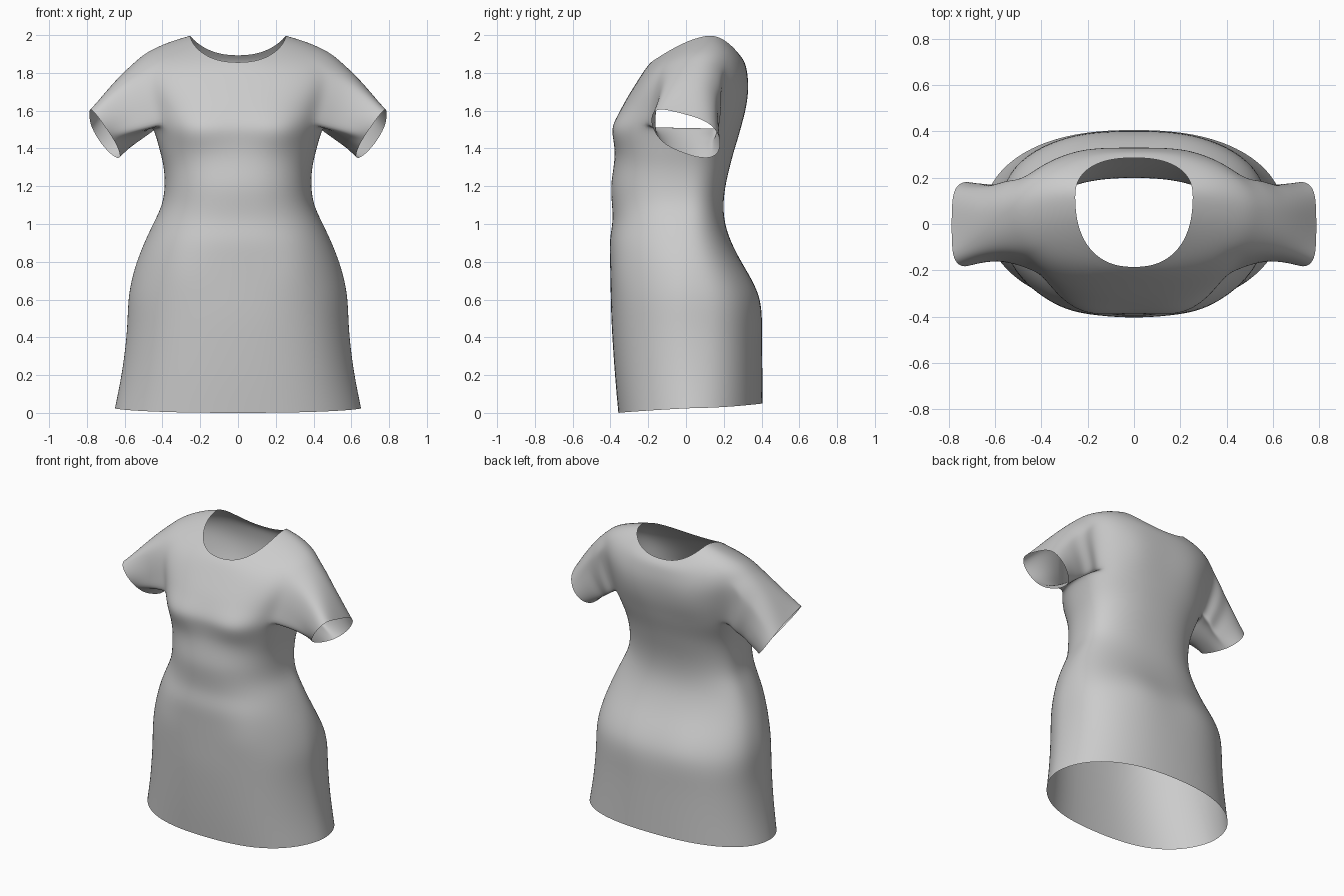
import bpy, bmesh
from math import sin, cos, pi, atan2, exp, copysign
from mathutils import Vector

if "Cube" in bpy.data.objects:
    bpy.data.objects.remove(bpy.data.objects["Cube"])

N = 32          # columns around the body
POW = 2 / 2.35  # slightly boxy ellipse

# Rings: half width, y front, y side, y back, z front, z side, z back
skirt = [(.655, -.36, .02, .408, .0, .025, .05),
         (.618, -.377, .01, .406, .18, .2, .21)]
for z, w, yf, yb in [(.4, .592, -.392, .404), (.52, .587, -.398, .403), (.62, .582, -.40, .388),
                     (.72, .563, -.402, .34), (.82, .532, -.404, .28), (.92, .490, -.407, .232),
                     (1.01, .447, -.388, .204), (1.1, .401, -.393, .197), (1.2, .388, -.402, .208),
                     (1.3, .393, -.385, .232), (1.38, .413, -.38, .253)]:
    skirt.append((w, yf, 0, yb, z, z, z))
yoke = [(.435, -.394, .03, .278, 1.46, 1.46, 1.46),
        (.455, -.398, .04, .294, 1.52, 1.52, 1.52),
        (.485, -.36, .04, .315, 1.59, 1.62, 1.60),
        (.515, -.32, .04, .327, 1.66, 1.73, 1.68),
        (.53, -.275, .05, .33, 1.73, 1.83, 1.75),
        (.485, -.24, .08, .323, 1.785, 1.915, 1.81),
        (.37, -.21, .115, .312, 1.83, 1.967, 1.86),
        (.255, -.187, .12, .286, 1.855, 2.0, 1.892)]
rings = skirt + yoke
R0, R1 = len(skirt) + 1, len(skirt) + 5   # armhole rows
HALF = 3                                  # armhole half width in columns


def spow(v, p):
    return copysign(abs(v) ** p, v)


def bump(x, z, cx, cz, sx, sz):
    return exp(-((abs(x) - cx) / sx) ** 2 - ((z - cz) / sz) ** 2)


def body_point(ring, i):
    w, yf, ys, yb, zf, zs, zb = ring
    s, c = sin(2 * pi * i / N), cos(2 * pi * i / N)
    # skirt: front narrows to the side seams, hips are fuller behind
    low = min(1, max(0, (1.1 - zs) / .4))
    if c < 0:
        py = POW + low * (.82 + .3 * s * s - POW)
    else:
        hip = exp(-((zs - .55) / .25) ** 2)
        py = POW - .11 * hip + .07 * exp(-(zs / .12) ** 2)
    x = w * spow(s, POW)
    y = ys + (yb - ys if c > 0 else ys - yf) * spow(c, py)
    z = zs + ((zb if c > 0 else zf) - zs) * abs(c) ** (1.7 if c > 0 else 1.25)
    if c < -.1:   # bust and thighs
        y -= .028 * bump(x, z, .25, 1.49, .12, .09) + .012 * bump(x, z, .3, .75, .1, .15)
        y += .012 * bump(x, z, 0, 1.5, .1, .12)
    elif c > .1:  # seat and shoulder blades
        y += .012 * bump(x, z, .22, .65, .14, .15) + .012 * bump(x, z, .22, 1.68, .12, .14)
    return Vector((x, y, z))


bm = bmesh.new()

# Torso, from hem to neckline, leaving two armholes
grid = [[bm.verts.new(body_point(r, i)) for i in range(N)] for r in rings]
for r in range(len(rings) - 1):
    for i in range(N):
        armhole = any(c - HALF <= i < c + HALF for c in (N // 4, 3 * N // 4))
        if not (armhole and R0 <= r < R1):
            j = (i + 1) % N
            bm.faces.new((grid[r][i], grid[r][j], grid[r + 1][j], grid[r + 1][i]))

# Short sleeves, from armhole loop to tilted oval cuff
STEPS = 6
for side in (1, -1):
    c = N // 4 if side > 0 else 3 * N // 4
    cols = range(c - HALF, c + HALF + 1)
    loop = ([grid[R0][i] for i in cols] + [grid[r][cols[-1]] for r in range(R0 + 1, R1)]
            + [grid[R1][i] for i in reversed(cols)]
            + [grid[r][cols[0]] for r in range(R1 - 1, R0, -1)])
    start = [v.co.copy() for v in loop]
    angles = [atan2(p.y - .03, p.z - 1.71) for p in start]
    prev = loop
    for k in range(1, STEPS + 1):
        t = k / STEPS
        ring = []
        for p, a in zip(start, angles):
            ca, sa = cos(a), sin(a)
            dent = .03 * max(0, ca) ** 3      # flattened top of the cuff
            cuff = Vector((side * (.712 + .09 * ca + .015 * sa * sa - dent * .5),
                           .187 * spow(sa, .85) - .01 * ca,
                           1.488 + .125 * ca - .06 * sa - dent))
            q = p.lerp(cuff, t)
            arc = sin(pi * t)
            q.z += .02 * arc * max(0, ca)
            q.x += side * .012 * arc * max(0, ca)
            q.y -= .025 * arc * sa
            # gathered folds behind the armpit
            if sa > 0 and k < 4:
                q.y += (-.03, .012, -.012)[k - 1] * sa * (.6 - .4 * ca)
            ring.append(bm.verts.new(q))
        for i in range(len(ring)):
            j = (i + 1) % len(ring)
            bm.faces.new((prev[i], prev[j], ring[j], ring[i]))
        prev = ring

bmesh.ops.recalc_face_normals(bm, faces=bm.faces)
mesh = bpy.data.meshes.new("dress")
bm.to_mesh(mesh)
bm.free()
dress = bpy.data.objects.new("dress", mesh)
bpy.context.collection.objects.link(dress)

# Smooth cloth surface
for f in mesh.polygons:
    f.use_smooth = True
sub = dress.modifiers.new("smooth_cloth", 'SUBSURF')
sub.levels = sub.render_levels = 2
